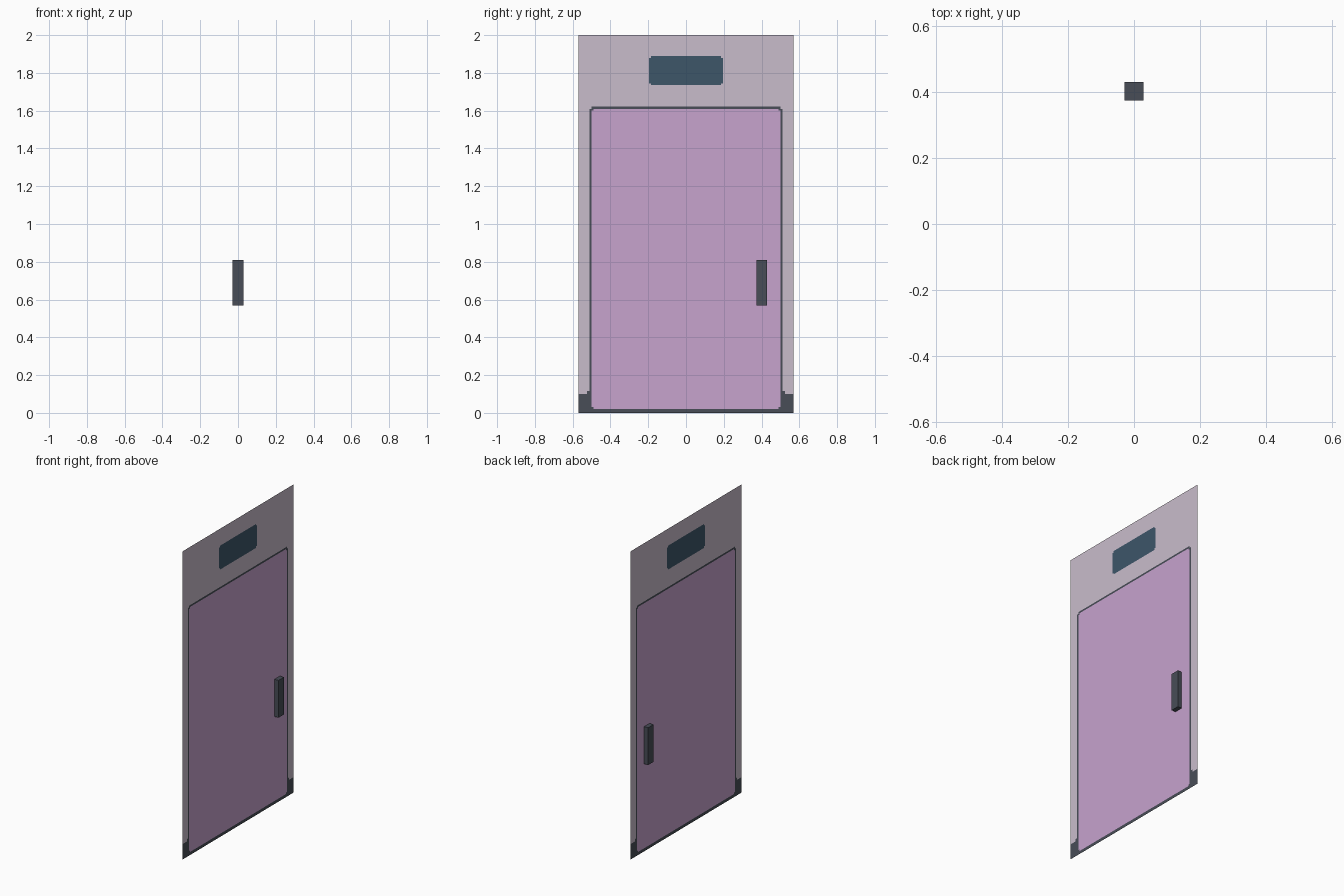
import bpy, bmesh

if "Cube" in bpy.data.objects:
    bpy.data.objects.remove(bpy.data.objects["Cube"])


def material(name, srgb):
    m = bpy.data.materials.new(name)
    lin = [((c / 255 + 0.055) / 1.055) ** 2.4 for c in srgb]
    m.diffuse_color = (*lin, 1)
    m.use_nodes = True
    m.node_tree.nodes["Principled BSDF"].inputs["Base Color"].default_value = m.diffuse_color
    return m


PALE = material("pale mauve", (201, 188, 203))
PINK = material("orchid pink", (199, 163, 206))
DARK = material("charcoal", (72, 77, 87))
BLUE = material("slate blue", (61, 86, 105))


def inside(y, z, hy, z0, z1, notch=0.0):
    """Rectangle centred on y = 0, with small square notches at its corners."""
    if not (abs(y) < hy and z0 < z < z1):
        return False
    at_side = abs(y) > hy - notch
    at_end = z < z0 + notch or z > z1 - notch
    return not (at_side and at_end)


# Which part each spot of the flat sheet belongs to
def part_at(y, z):
    if inside(y, z, 0.195, 1.735, 1.89, 0.01):
        return "window"
    if inside(y, z, 0.5, 0.02, 1.61, 0.01):
        return "door_leaf"
    if inside(y, z, 0.512, 0.0, 1.622) and not (abs(y) > 0.5 and z > 1.61):
        return "door_trim"
    if z < 0.1 or (z < 0.115 and abs(y) < 0.525):
        if abs(y) > 0.512:
            return "foot_blocks"
    return "wall_panel"


half = [0.185, 0.195, 0.49, 0.5, 0.512, 0.525, 0.57]
YS = [-v for v in reversed(half)] + half
ZS = [0, 0.02, 0.03, 0.1, 0.115, 1.6, 1.61, 1.622, 1.735, 1.745, 1.88, 1.89, 2.0]


# Zero-thickness sheet, cut so that neighbouring parts meet edge to edge
def flat_part(name, mat):
    bm = bmesh.new()
    for y0, y1 in zip(YS, YS[1:]):
        for z0, z1 in zip(ZS, ZS[1:]):
            if part_at((y0 + y1) / 2, (z0 + z1) / 2) == name:
                bm.faces.new([bm.verts.new((0, y, z)) for y, z in
                              ((y0, z0), (y1, z0), (y1, z1), (y0, z1))])
    bmesh.ops.remove_doubles(bm, verts=bm.verts, dist=1e-5)
    bmesh.ops.dissolve_limit(bm, angle_limit=0.01, verts=bm.verts, edges=bm.edges)
    bmesh.ops.triangulate(bm, faces=bm.faces)
    me = bpy.data.meshes.new(name)
    bm.to_mesh(me)
    bm.free()
    me.materials.append(mat)
    bpy.context.collection.objects.link(bpy.data.objects.new(name, me))


for name, mat in (("wall_panel", PALE), ("window", BLUE), ("door_leaf", PINK),
                  ("door_trim", DARK), ("foot_blocks", DARK)):
    flat_part(name, mat)

# Handle passing through the door, graspable from both sides
bpy.ops.mesh.primitive_cube_add(size=1, location=(0, 0.402, 0.689))
handle = bpy.context.object
handle.name = "handle"
handle.scale = (0.058, 0.056, 0.242)
bpy.ops.object.transform_apply(location=False, rotation=False, scale=True)
handle.data.materials.append(DARK)
